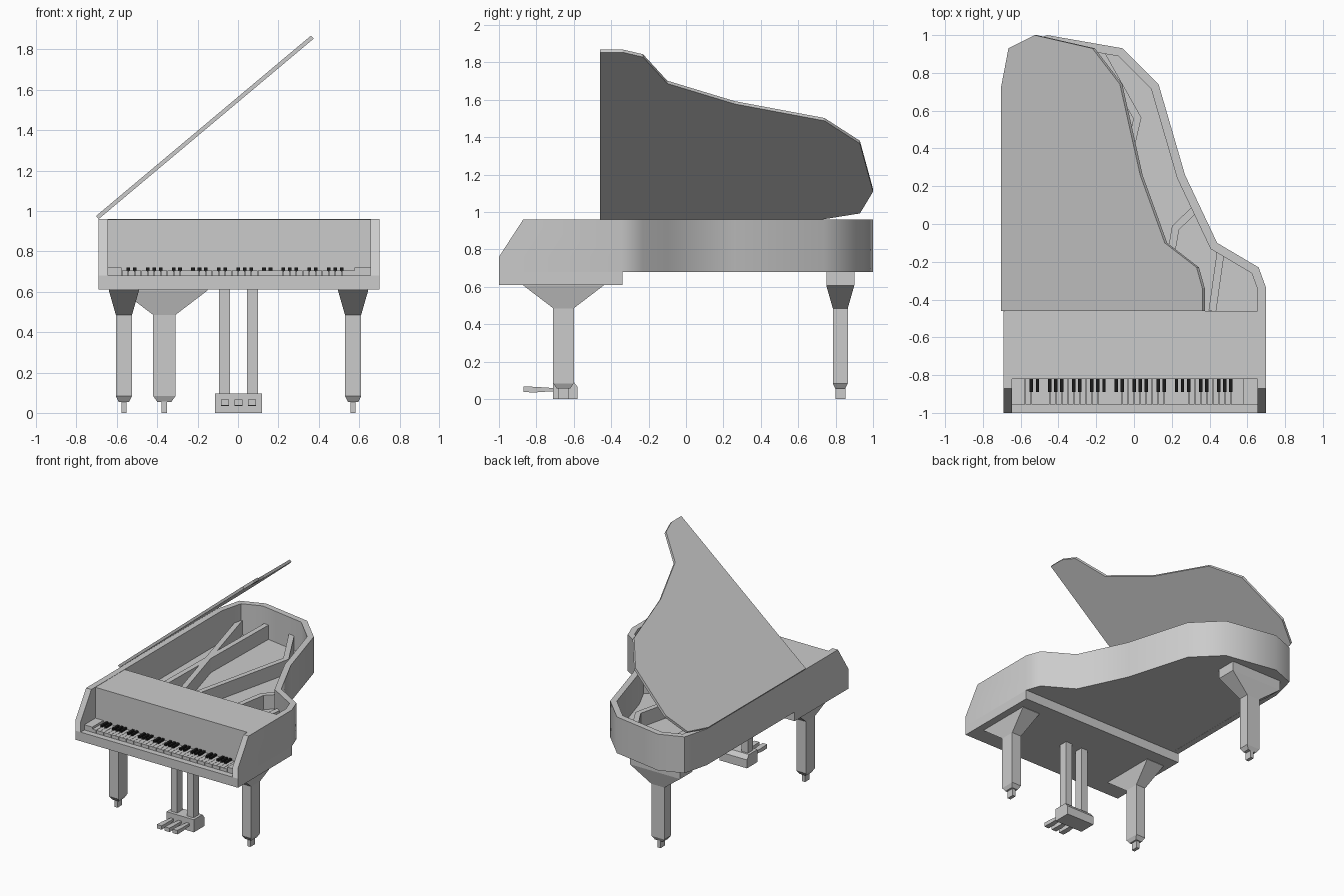
import bpy, bmesh, math
from mathutils import Matrix, Vector

if "Cube" in bpy.data.objects:
    bpy.data.objects.remove(bpy.data.objects["Cube"])


def finish(bm, name, smooth=False):
    bmesh.ops.recalc_face_normals(bm, faces=bm.faces[:])
    me = bpy.data.meshes.new(name)
    bm.to_mesh(me)
    bm.free()
    ob = bpy.data.objects.new(name, me)
    bpy.context.collection.objects.link(ob)
    if smooth:
        bpy.ops.object.select_all(action='DESELECT')
        ob.select_set(True)
        bpy.context.view_layer.objects.active = ob
        bpy.ops.object.shade_smooth_by_angle(angle=math.radians(45))
    return ob


def loft(bm, rings):
    rows = [[bm.verts.new(p) for p in r] for r in rings]
    n = len(rows[0])
    for a, b in zip(rows, rows[1:]):
        for i in range(n):
            j = (i + 1) % n
            bm.faces.new((a[i], a[j], b[j], b[i]))
    bm.faces.new(rows[0])
    bm.faces.new(rows[-1])


def add_box(bm, x0, x1, y0, y1, z0, z1):
    loft(bm, [[(x0, y0, z), (x1, y0, z), (x1, y1, z), (x0, y1, z)] for z in (z0, z1)])


def box(name, *dims):
    bm = bmesh.new()
    add_box(bm, *dims)
    return finish(bm, name)


def slab(name, pts, z0, z1):
    bm = bmesh.new()
    loft(bm, [[(x, y, z) for x, y in pts] for z in (z0, z1)])
    return finish(bm, name)


def offset(pts, d):
    """Shift an open path sideways by d, with mitred corners."""
    pts = [Vector(p) for p in pts]
    out = []
    for i, p in enumerate(pts):
        dirs = []
        if i > 0:
            dirs.append((p - pts[i - 1]).normalized())
        if i < len(pts) - 1:
            dirs.append((pts[i + 1] - p).normalized())
        ns = [Vector((v.y, -v.x)) for v in dirs]
        m = sum(ns, Vector((0, 0))).normalized()
        out.append(tuple(p + m * d / m.dot(ns[0])))
    return out


# Case outline, from front left round the tail to front right
tail = [(-.69, .73), (-.64, .93), (-.46, 1), (-.06, .93), (.13, .74),
        (.27, .26), (.44, -.10), (.66, -.23), (.70, -.34)]
outer = [(-.69, -1)] + tail + [(.70, -1)]
inner = offset(outer, .045)

# Curved rim with sloping front cheeks
bm = bmesh.new()
rings = []
for i, (o, n) in enumerate(zip(outer, inner)):
    top = -.87 if i in (0, len(outer) - 1) else None
    ring = [(*o, .68), (*o, .76), (*o, .96), (*n, .96), (*n, .76), (*n, .68)]
    if top is not None:
        ring[2] = (o[0], top, .96)
        ring[3] = (n[0], top, .96)
    rings.append(ring)
loft(bm, rings)
finish(bm, "rim", True)

# Soundboard floor, keybed and panel behind the keys
floor = [(inner[0][0], -.5)] + inner[1:-1] + [(inner[-1][0], -.5)]
slab("soundboard", floor, .681, .72)
box("keybed", -.69, .70, -1, -.34, .61, .68)
box("front_panel", -.645, .655, -.82, -.46, .68, .958)

# Open lid hinged on the left side
lid = slab("lid", [(-.69, -.46)] + tail + [(.70, -.46)], 0, .02)
lid.data.transform(Matrix.Translation((-.69, 0, .96)) @ Matrix.Rotation(math.radians(-40), 4, 'Y')
                   @ Matrix.Translation((.69, 0, 0)))

# Frame struts over the soundboard
struts = [[(-.235, -.46), (-.62, .92)],
          [(-.45, -.46), (-.42, .98)],
          [(-.22, -.46), (.018, .56), (-.19, .93)],
          [(.145, -.46), (.22, -.02), (.32, .075)],
          [(.415, -.46), (.46, -.14)]]
for i, path in enumerate(struts):
    slab(f"frame_strut_{i + 1}", offset(path, -.02) + offset(path, .02)[::-1], .72, .83)

# White keys and black keys: five octaves plus one note
kw, kx = .032, -.575
white, black = bmesh.new(), bmesh.new()
for k in range(36):
    x = kx + k * kw
    add_box(white, x + .001, x + kw - .001, -.955, -.82, .68, .705)
    if k % 7 in (1, 2, 4, 5, 6):
        add_box(black, x - .009, x + .009, -.89, -.82, .70, .72)
finish(white, "white_keys")
black_keys = finish(black, "black_keys")
mat = bpy.data.materials.new("black")
mat.diffuse_color = (.01, .01, .01, 1)
mat.use_nodes = True
mat.node_tree.nodes["Principled BSDF"].inputs["Base Color"].default_value = mat.diffuse_color
black_keys.data.materials.append(mat)
box("key_block_left", -.645, -.577, -.955, -.82, .68, .72)
box("key_block_right", .578, .655, -.955, -.82, .68, .72)


# Legs: castor, tapered ankle, shaft, flared head
def leg(name, cx, cy, turned):
    bm = bmesh.new()
    prof = [(.026, .035, .055), (.04, .055, .083), (.04, .055, .485), (.075, .215, .607), (.075, .215, .68)]
    rings = []
    for a, b, z in prof if turned else prof[:4] + [(.075, .215, .62)]:
        if turned:
            a, b = b, a
        rings.append([(cx + s * a, cy + t * b, z) for s, t in ((-1, -1), (1, -1), (1, 1), (-1, 1))])
    loft(bm, rings)
    add_box(bm, cx - .013, cx + .013, cy - .027, cy + .027, 0, .06)
    finish(bm, name)


leg("front_leg_left", -.565, -.655, False)
leg("front_leg_right", .57, -.655, False)
leg("rear_leg", -.365, .825, True)

# Pedal assembly: posts, chamfered box, three pedals
for side, x in (("left", -.0675), ("right", .0725)):
    box(f"pedal_post_{side}", x - .0275, x + .0275, -.685, -.62, .09, .62)
bm = bmesh.new()
loft(bm, [[(x, -.71, 0), (x, -.58, 0), (x, -.58, .065), (x, -.605, .097), (x, -.71, .097)]
          for x in (-.115, .12)])
finish(bm, "pedal_box")
for i, x in enumerate((-.065, .0025, .07)):
    bm = bmesh.new()
    loft(bm, [[(x - w, y, a), (x + w, y, a), (x + w, y, b), (x - w, y, b)]
              for y, w, a, b in ((-.87, .02, .037, .067), (-.81, .02, .035, .065), (-.70, .012, .042, .058))])
    finish(bm, f"pedal_{i + 1}")
